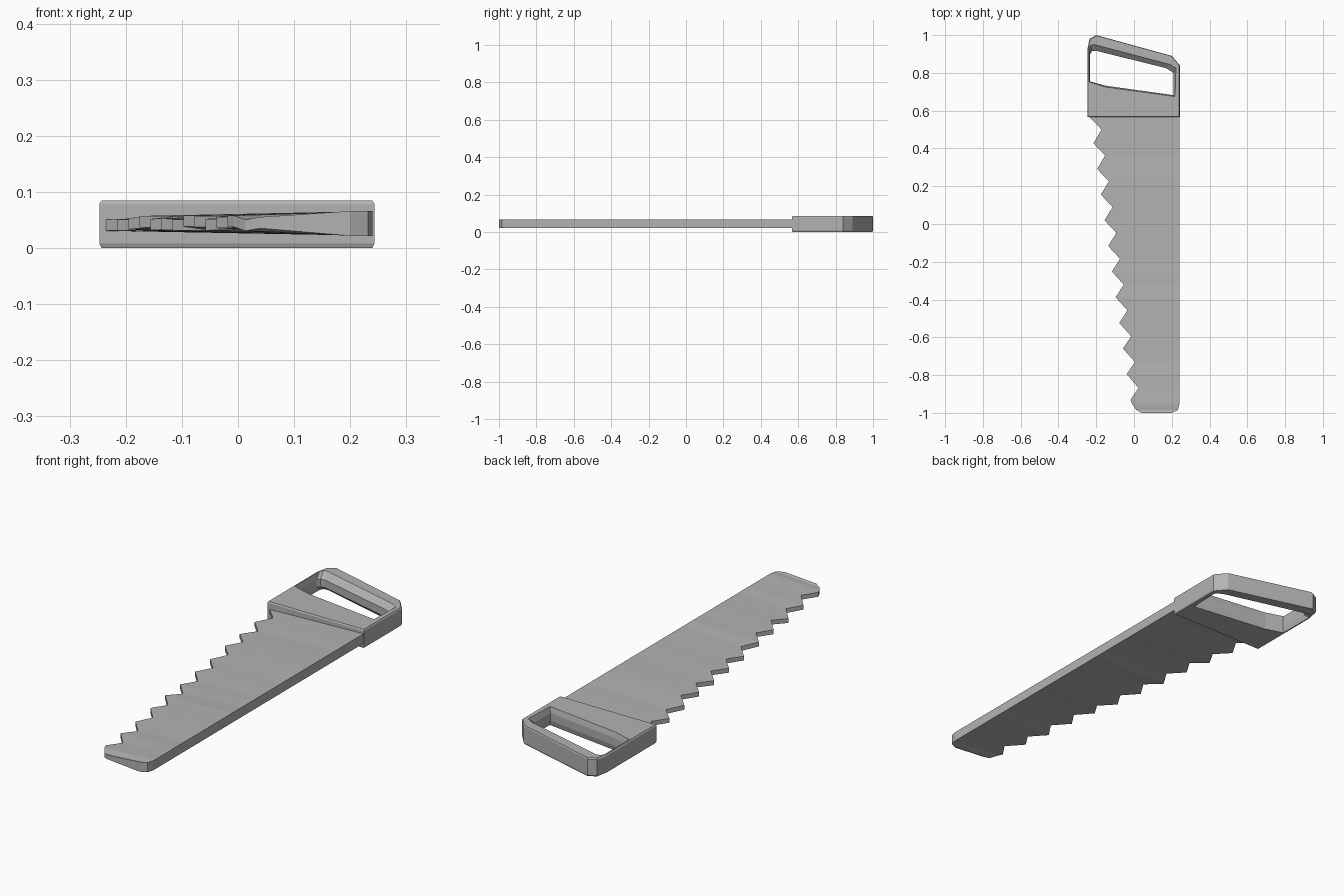
import bpy
import bmesh
import random

random.seed(4)
if "Cube" in bpy.data.objects:
    bpy.data.objects.remove(bpy.data.objects["Cube"])

grey = bpy.data.materials.new("plain_grey")
grey.use_nodes = True
colour = (0.45, 0.45, 0.45, 1)
grey.diffuse_color = colour
grey.node_tree.nodes["Principled BSDF"].inputs["Base Color"].default_value = colour


def skin_loops(name, loops, cap=False, closed=False):
    """Join successive rings of points with quads."""
    bm = bmesh.new()
    rings = [[bm.verts.new(p) for p in loop] for loop in loops]
    pairs = list(zip(rings, rings[1:]))
    if closed:
        pairs.append((rings[-1], rings[0]))
    for a, b in pairs:
        for i in range(len(a)):
            j = (i + 1) % len(a)
            bm.faces.new((a[i], a[j], b[j], b[i]))
    if cap:
        bm.faces.new(rings[0])
        bm.faces.new(rings[-1])
    bmesh.ops.recalc_face_normals(bm, faces=bm.faces)
    mesh = bpy.data.meshes.new(name)
    bm.to_mesh(mesh)
    bm.free()
    mesh.materials.append(grey)
    obj = bpy.data.objects.new(name, mesh)
    bpy.context.collection.objects.link(obj)
    return obj


# Blade: cross-sections from the handle to the tip, thick spine, thin teeth
SPINE, MID = 0.24, 0.044
rows = [(-0.235, SPINE, 0.6), (-0.235, SPINE, 0.565)]
for i in range(11):
    rows.append((-0.172 + 0.0196 * i, SPINE, 0.5 - 0.1368 * i))
    rows.append((-0.215 + 0.0196 * i, SPINE, 0.427 - 0.1358 * i))
rows += [(-0.008, SPINE, -0.955), (0.013, 0.232, -0.985), (0.04, 0.2, -1.0)]

sections = []
for left, right, y in rows:
    edge = MID + random.uniform(-0.004, 0.005)
    thin, thick = 0.01, 0.022
    sections.append([(left, y, edge - thin), (right, y, MID - thick),
                     (right, y, MID + thick), (left, y, edge + thin)])
skin_loops("saw_blade", sections, cap=True)

# Handle: closed ring with a chamfered rim and a bevelled grip opening
outer = [(-0.247, 0.566), (-0.247, 0.925), (-0.236, 0.98), (-0.2, 1.0),
         (0.2, 0.89), (0.243, 0.84), (0.243, 0.566), (-0.15, 0.566)]
opening = [(-0.233, 0.755), (-0.232, 0.9), (-0.222, 0.915), (-0.2, 0.917),
           (0.17, 0.825), (0.21, 0.8), (0.21, 0.682), (-0.15, 0.732)]
rim = [(-0.238, 0.752), (-0.238, 0.93), (-0.23, 0.947), (-0.21, 0.95),
       (0.19, 0.845), (0.222, 0.825), (0.217, 0.675), (-0.15, 0.725)]
TOP = 0.085


def at(points, z, shrink=0.0):
    return [(x * (1 - shrink), 0.78 + (y - 0.78) * (1 - shrink), z) for x, y in points]


skin_loops("saw_handle", [
    at(outer, 0, 0.015), at(outer, 0.008), at(outer, TOP - 0.006), at(outer, TOP, 0.015),
    at(rim, TOP), at(opening, TOP - 0.025), at(opening, 0.025), at(rim, 0)], closed=True)
